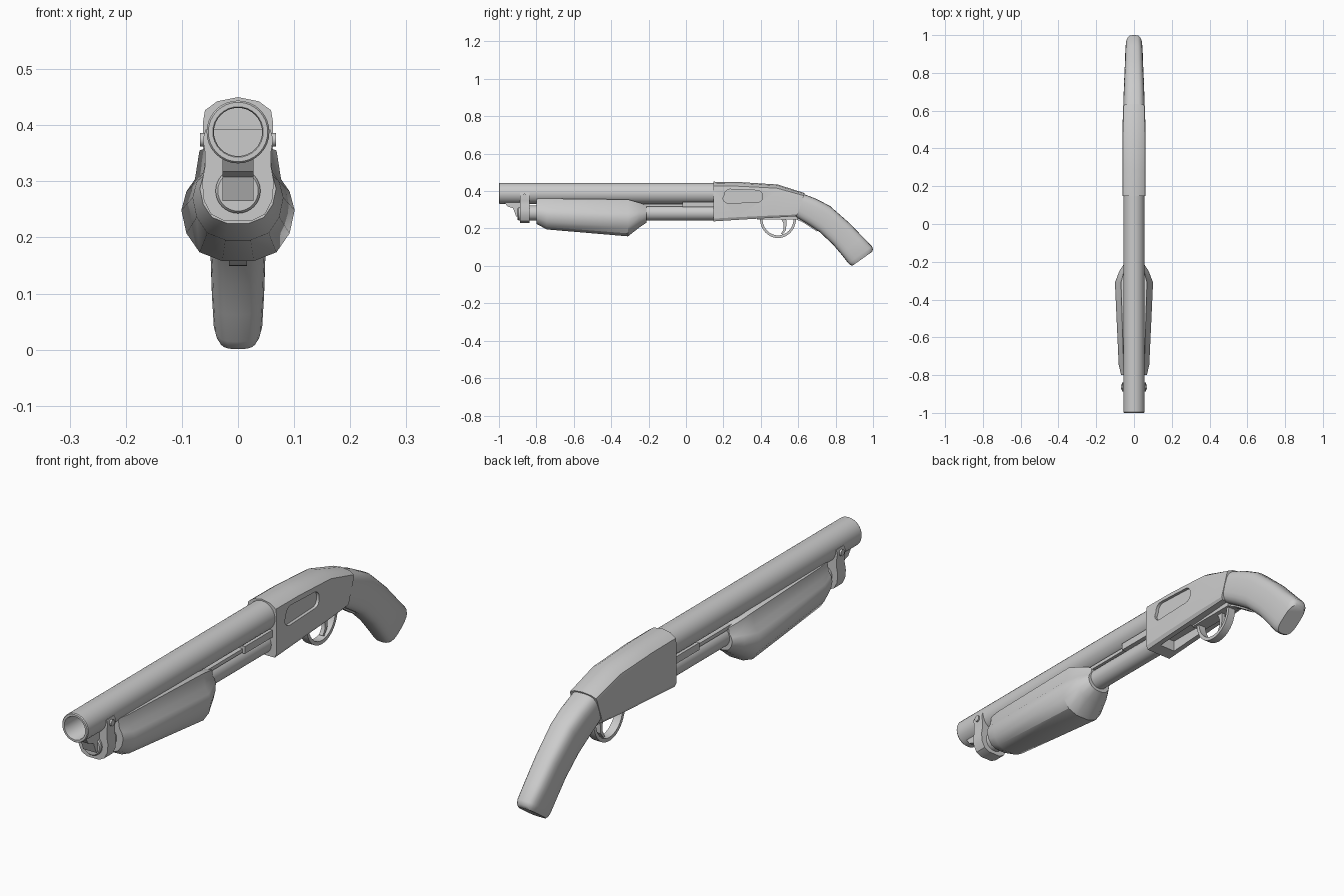
import bpy, bmesh, math

cube = bpy.data.objects.get("Cube")
if cube:
    bpy.data.objects.remove(cube, do_unlink=True)

grey = bpy.data.materials.new("plain grey")
grey.use_nodes = True
colour = (0.6, 0.6, 0.6, 1)
grey.diffuse_color = colour
for node in grey.node_tree.nodes:
    if node.type == 'BSDF_PRINCIPLED':
        node.inputs["Base Color"].default_value = colour


def finish(name, bm):
    bmesh.ops.recalc_face_normals(bm, faces=bm.faces)
    mesh = bpy.data.meshes.new(name)
    bm.to_mesh(mesh)
    bm.free()
    mesh.materials.append(grey)
    obj = bpy.data.objects.new(name, mesh)
    bpy.context.collection.objects.link(obj)
    return obj


def smooth(obj, angle=32):
    bpy.ops.object.select_all(action='DESELECT')
    obj.select_set(True)
    bpy.context.view_layer.objects.active = obj
    bpy.ops.object.shade_smooth_by_angle(angle=math.radians(angle))


def mirrored(half):
    """Close a right half outline, listed from bottom to top."""
    return half + [(-u, v) for u, v in reversed(half) if u > 1e-6]


def loft(name, section, stations):
    """Sweep a section (u across, v bottom to top) through
    stations of (top y, top z, bottom y, bottom z, half width)."""
    bm = bmesh.new()
    rings = []
    for ty, tz, by, bz, w in stations:
        rings.append([bm.verts.new((u * w, by + (ty - by) * v, bz + (tz - bz) * v))
                      for u, v in section])
    n = len(section)
    for a, b in zip(rings, rings[1:]):
        for i in range(n):
            j = (i + 1) % n
            bm.faces.new((a[i], a[j], b[j], b[i]))
    bm.faces.new(rings[0])
    bm.faces.new(rings[-1])
    return finish(name, bm)


def turned(name, z, steps, n=32):
    """Round part along y from (y, radius) steps."""
    ring = [(math.cos(math.tau * i / n), 0.5 + 0.5 * math.sin(math.tau * i / n))
            for i in range(n)]
    return loft(name, ring, [(y, z + r, y, z - r, r) for y, r in steps])


def prism(name, outline, x0, x1):
    """Extrude a y-z outline across x."""
    bm = bmesh.new()
    face = bm.faces.new([bm.verts.new((x0, y, z)) for y, z in outline])
    new = bmesh.ops.extrude_face_region(bm, geom=[face])["geom"]
    for v in new:
        if isinstance(v, bmesh.types.BMVert):
            v.co.x = x1
    return finish(name, bm)


def box(name, x, y0, y1, z0, z1):
    return prism(name, [(y0, z0), (y1, z0), (y1, z1), (y0, z1)], -x, x)


def arc(cy, cz, ry, rz, a0, a1, n):
    return [(cy + ry * math.cos(math.radians(a0 + (a1 - a0) * i / n)),
             cz + rz * math.sin(math.radians(a0 + (a1 - a0) * i / n)))
            for i in range(n + 1)]


def cut(obj, cutter):
    cutter.hide_render = True
    mod = obj.modifiers.new("cut", 'BOOLEAN')
    mod.operation = 'DIFFERENCE'
    mod.solver = 'EXACT'
    mod.object = cutter
    bpy.context.view_layer.objects.active = obj
    bpy.ops.object.modifier_apply(modifier=mod.name)
    bpy.data.objects.remove(cutter, do_unlink=True)


# Barrel with open bore, and the magazine tube below it
smooth(turned("barrel", 0.388, [(0.16, 0.056), (-0.996, 0.056), (-1.0, 0.053),
                                (-1.0, 0.045), (-0.995, 0.043), (-0.5, 0.043)]))
smooth(turned("magazine_tube", 0.283, [(0.16, 0.040), (-0.895, 0.040), (-0.9, 0.036)]))

# Rails between the barrel and the tube
box("action_rail", 0.034, -0.26, 0.16, 0.317, 0.331)
box("action_block", 0.044, -0.02, 0.16, 0.314, 0.342)

# Sliding fore grip
fore_section = mirrored([(0.28, 0), (0.68, 0.08), (0.91, 0.25), (1.0, 0.46),
                         (0.91, 0.63), (0.76, 0.74), (0.68, 1.0)])
fore = [(-0.80, 0.36, 0.225, 0.068), (-0.745, 0.36, 0.195, 0.081),
        (-0.31, 0.355, 0.158, 0.101), (-0.25, 0.338, 0.205, 0.078),
        (-0.21, 0.324, 0.232, 0.052)]
smooth(loft("fore_grip", fore_section, [(y, t, y, b, w) for y, t, b, w in fore]))

# Clamp joining barrel and tube, with its cross screw
clamp_section = mirrored([(0.40, 0), (0.75, 0.07), (0.95, 0.22), (1.0, 0.42),
                          (0.92, 0.60), (0.92, 0.75), (0.98, 0.9), (0.90, 1.0)])
smooth(loft("barrel_clamp", clamp_section,
            [(y, 0.392, y, 0.230, 0.064) for y in (-0.888, -0.838)]))
smooth(prism("clamp_screw", arc(-0.863, 0.374, 0.012, 0.012, 0, 345, 23), -0.068, 0.068))

# Lug under the muzzle
prism("muzzle_lug", [(-0.88, 0.34), (-0.97, 0.34), (-0.955, 0.318), (-0.925, 0.308),
                     (-0.908, 0.265), (-0.88, 0.265)], -0.028, 0.028)

# Receiver body
body_section = mirrored([(0.88, 0), (1.0, 0.07), (1.0, 0.8), (0.95, 0.89),
                         (0.6, 0.965), (0.0, 1.0)])
receiver = loft("receiver", body_section, [
    (0.147, 0.450, 0.147, 0.238, 0.062), (0.29, 0.448, 0.27, 0.246, 0.062),
    (0.49, 0.435, 0.46, 0.257, 0.061), (0.635, 0.389, 0.592, 0.266, 0.058)])

# Ejection port on one side and loading port underneath
port = (arc(0.235, 0.378, 0.030, 0.032, 90, 180, 5) + arc(0.228, 0.362, 0.030, 0.027, 180, 270, 5)
        + arc(0.385, 0.365, 0.024, 0.024, 270, 360, 5) + arc(0.380, 0.378, 0.029, 0.026, 0, 90, 5))
cut(receiver, prism("ejection_cutter", port, 0.050, 0.09))
cut(receiver, box("loading_cutter", 0.034, 0.20, 0.38, 0.20, 0.285))
smooth(receiver, 25)

# Curved pistol stock with rounded section
ring = []
for i in range(24):
    a = math.tau * i / 24
    c, s = math.cos(a), math.sin(a)
    ring.append((math.copysign(abs(c) ** 0.6, c), 0.5 + 0.5 * math.copysign(abs(s) ** 0.65, s)))
smooth(loft("stock", ring, [
    (0.625, 0.386, 0.585, 0.263, 0.056), (0.70, 0.357, 0.655, 0.220, 0.055),
    (0.77, 0.320, 0.715, 0.180, 0.053), (0.875, 0.228, 0.785, 0.115, 0.049),
    (0.945, 0.155, 0.83, 0.062, 0.047), (0.994, 0.105, 0.868, 0.014, 0.044),
    (1.0, 0.090, 0.878, 0.005, 0.041), (0.996, 0.076, 0.89, 0.001, 0.037)]), 40)

# Trigger group: base plate, guard, trigger and rear tang
box("trigger_plate", 0.026, 0.38, 0.595, 0.247, 0.27)
guard = (arc(0.492, 0.252, 0.096, 0.103, 180, 360, 20)
         + arc(0.492, 0.252, 0.083, 0.089, 360, 180, 20))
smooth(prism("trigger_guard", guard, -0.016, 0.016))
smooth(prism("trigger", [(0.505, 0.26), (0.522, 0.225), (0.522, 0.195), (0.508, 0.172),
                         (0.516, 0.168), (0.535, 0.192), (0.537, 0.23), (0.535, 0.26)],
             -0.008, 0.008))
prism("rear_tang", [(0.575, 0.27), (0.59, 0.248), (0.62, 0.236), (0.70, 0.184),
                    (0.705, 0.195), (0.63, 0.25)], -0.014, 0.014)
